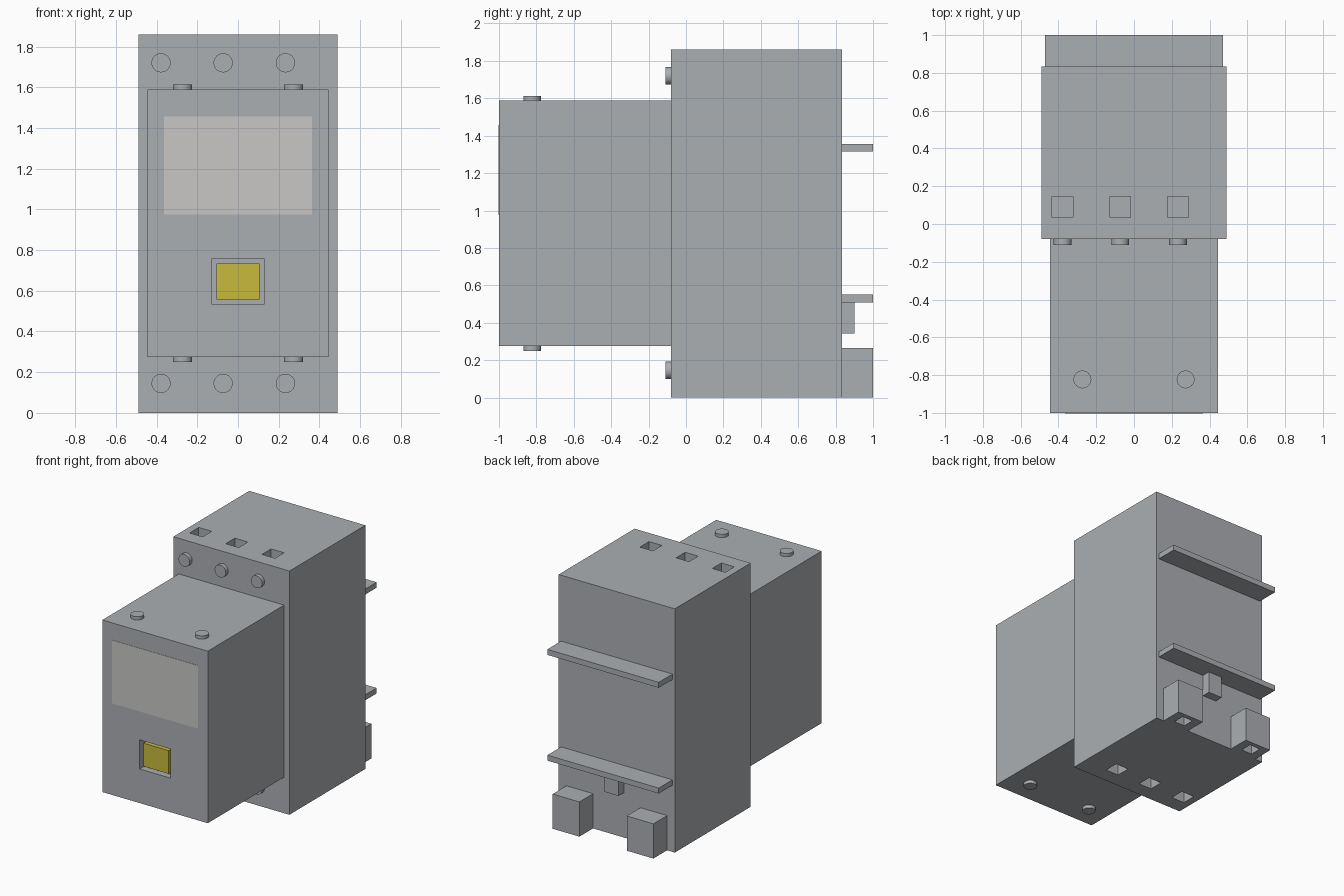
import bpy
import math

default = bpy.data.objects.get("Cube")
if default:
    bpy.data.objects.remove(default, do_unlink=True)


def material(name, rgb):
    m = bpy.data.materials.new(name)
    m.use_nodes = True
    colour = (*rgb, 1.0)
    m.diffuse_color = colour
    m.node_tree.nodes["Principled BSDF"].inputs["Base Color"].default_value = colour
    return m


GREY = material("housing grey", (0.41, 0.43, 0.45))
PALE = material("label pale grey", (0.58, 0.575, 0.555))
YELLOW = material("button yellow", (0.58, 0.49, 0.045))


def box(name, x, y, z, mat=GREY):
    """Box from (min, max) pairs on each axis."""
    spans = (x, y, z)
    bpy.ops.mesh.primitive_cube_add(size=1, location=[(a + b) / 2 for a, b in spans])
    ob = bpy.context.object
    ob.name = name
    ob.scale = [b - a for a, b in spans]
    bpy.ops.object.transform_apply(location=False, rotation=False, scale=True)
    ob.data.materials.append(mat)
    return ob


def disc(name, location, height, tilt=0.0):
    bpy.ops.mesh.primitive_cylinder_add(vertices=32, radius=0.047, depth=height,
                                        location=location, rotation=(tilt, 0, 0))
    ob = bpy.context.object
    ob.name = name
    ob.data.materials.append(GREY)
    bpy.ops.object.shade_smooth_by_angle(angle=math.radians(35))


def cut(target, x, y, z):
    """Cut a box-shaped pocket out of the target."""
    cutter = box("pocket_cutter", x, y, z)
    mod = target.modifiers.new("pocket", 'BOOLEAN')
    mod.operation = 'DIFFERENCE'
    mod.solver = 'EXACT'
    mod.object = cutter
    bpy.context.view_layer.objects.active = target
    bpy.ops.object.modifier_apply(modifier=mod.name)
    bpy.data.objects.remove(cutter, do_unlink=True)


HEIGHT = 1.86
BACK = 0.835
STEP = -0.08
POLES = (-0.378, -0.073, 0.233)

# Main housing with wire entry pockets on top and bottom
housing = box("main_housing", (-0.49, 0.49), (STEP, BACK), (0, HEIGHT))
for x in POLES:
    for z in (0, HEIGHT):
        cut(housing, (x - 0.055, x + 0.055), (0.035, 0.145), (z - 0.1, z + 0.1))

# Terminal screws above and below the front block
for x in POLES:
    for z in (0.145, 1.72):
        disc("terminal_screw", (x, STEP - 0.01, z), 0.04, math.pi / 2)

# Front block with a recess for the button
front = box("front_block", (-0.445, 0.445), (-1, STEP), (0.275, 1.588))
cut(front, (-0.13, 0.13), (-1.1, -0.95), (0.535, 0.757))
box("button", (-0.106, 0.106), (-0.99, -0.95), (0.558, 0.735), YELLOW)
box("label_plate", (-0.364, 0.364), (-1.002, -0.999), (0.975, 1.457), PALE)

# Round studs on the top and bottom of the front block
for x in (-0.273, 0.273):
    for z in (0.27, 1.593):
        disc("stud", (x, -0.823, z), 0.04)

# Mounting rails on the back
for z in (0.508, 1.315):
    box("mounting_rail", (-0.47, 0.47), (BACK, 1), (z, z + 0.042))

# Rear feet with pockets underneath, and the centre catch
for side in (-1, 1):
    foot = box("rear_foot", sorted((side * 0.2, side * 0.425)), (BACK, 1), (0, 0.265))
    cut(foot, (side * 0.313 - 0.045, side * 0.313 + 0.045), (0.875, 0.965), (-0.1, 0.1))
box("centre_catch", (-0.06, 0.06), (BACK, 0.9), (0.342, 0.508))
